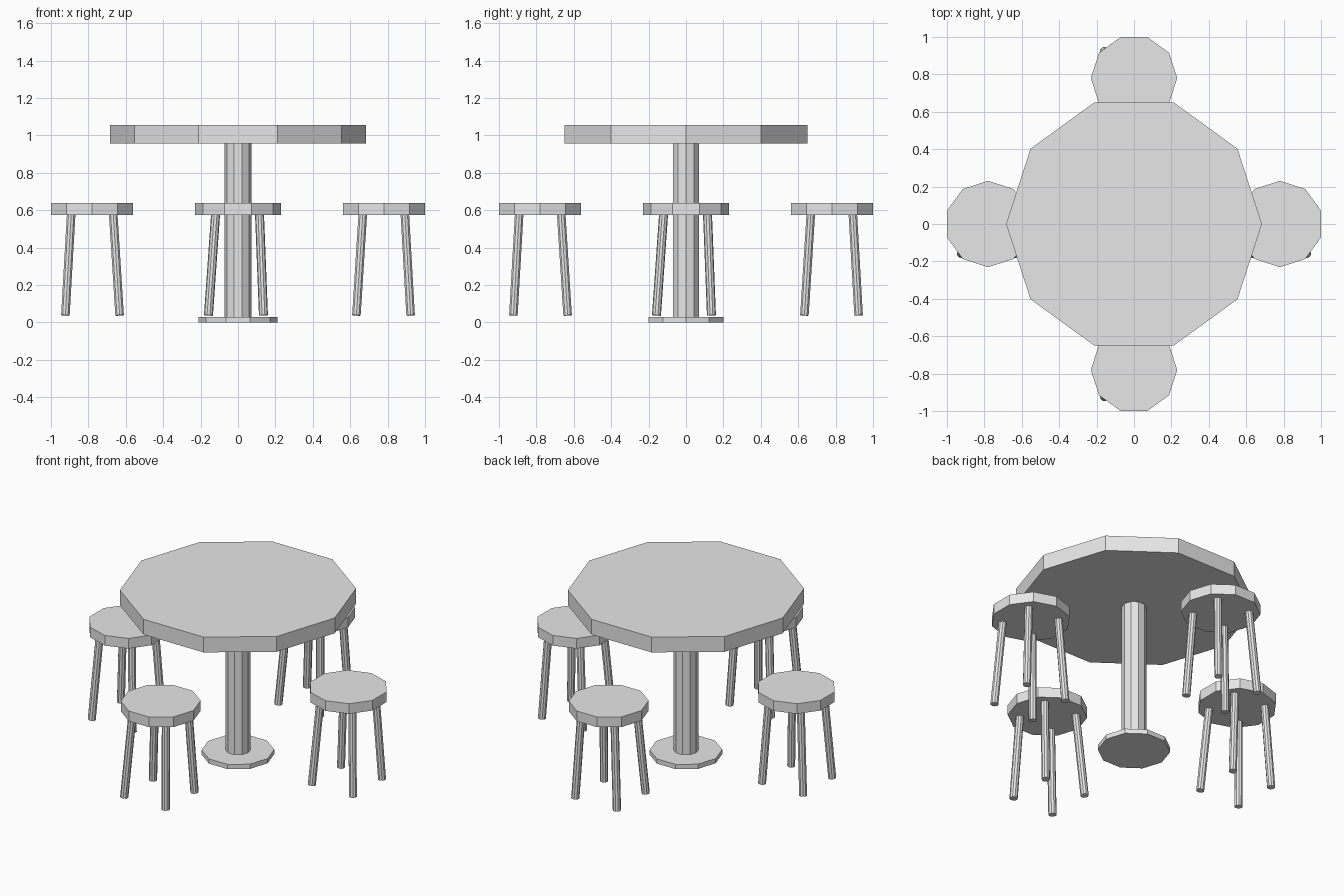
import bpy
import math
from mathutils import Matrix, Vector

cube = bpy.data.objects.get("Cube")
if cube:
    bpy.data.objects.remove(cube, do_unlink=True)

SIDES = 10

grey = bpy.data.materials.new("light_grey")
grey.use_nodes = True
grey.diffuse_color = (0.8, 0.8, 0.8, 1)
for node in grey.node_tree.nodes:
    if node.type == 'BSDF_PRINCIPLED':
        node.inputs["Base Color"].default_value = (0.8, 0.8, 0.8, 1)


def prism(name, radius, bottom, top):
    """Ten-sided flat-shaded prism running from one point to another."""
    bottom, top = Vector(bottom), Vector(top)
    axis = top - bottom
    bpy.ops.mesh.primitive_cylinder_add(vertices=SIDES, radius=radius, depth=axis.length)
    obj = bpy.context.object
    obj.name = obj.data.name = name
    # put a corner on the x axis, then tilt along the axis
    tilt = Vector((0, 0, 1)).rotation_difference(axis).to_matrix().to_4x4()
    spin = Matrix.Rotation(math.pi / 2, 4, 'Z')
    obj.data.transform(Matrix.Translation((bottom + top) / 2) @ tilt @ spin)
    obj.data.materials.append(grey)
    return obj


# Table
prism("table_base", 0.21, (0, 0, 0), (0, 0, 0.03))
prism("table_column", 0.072, (0, 0, 0.03), (0, 0, 0.96))
prism("table_top", 0.684, (0, 0, 0.957), (0, 0, 1.055))

# Leg positions: (top, bottom) across the stool and along its outward axis
ACROSS = [(-0.12, -0.158), (0.115, 0.136)]
OUTWARD = [(-0.113, -0.147), (0.112, 0.143)]


def stool(name, placement):
    """Seat and four splayed legs; placement maps (across, outward, z) to the floor."""
    parts = [prism(name + "_seat", 0.231, (0, 0, 0.575), (0, 0, 0.64))]
    for i, (at, ab) in enumerate(ACROSS):
        for j, (ot, ob) in enumerate(OUTWARD):
            parts.append(prism(f"{name}_leg_{2 * i + j + 1}", 0.024,
                               (ab, ob, 0.038), (at, ot, 0.578)))
    for part in parts:
        part.data.transform(placement)
        if placement.determinant() < 0:
            part.data.flip_normals()


# Stools: front and back mirror each other, as do left and right
DIST = 0.78
flip_y = Matrix.Diagonal((1, -1, 1, 1))
flip_x = Matrix.Diagonal((-1, 1, 1, 1))
swap = Matrix(((0, 1, 0, 0), (1, 0, 0, 0), (0, 0, 1, 0), (0, 0, 0, 1)))
back = Matrix.Translation((0, DIST, 0))
stool("back_stool", back)
stool("front_stool", flip_y @ back)
stool("left_stool", swap @ back)
stool("right_stool", flip_x @ swap @ back)
